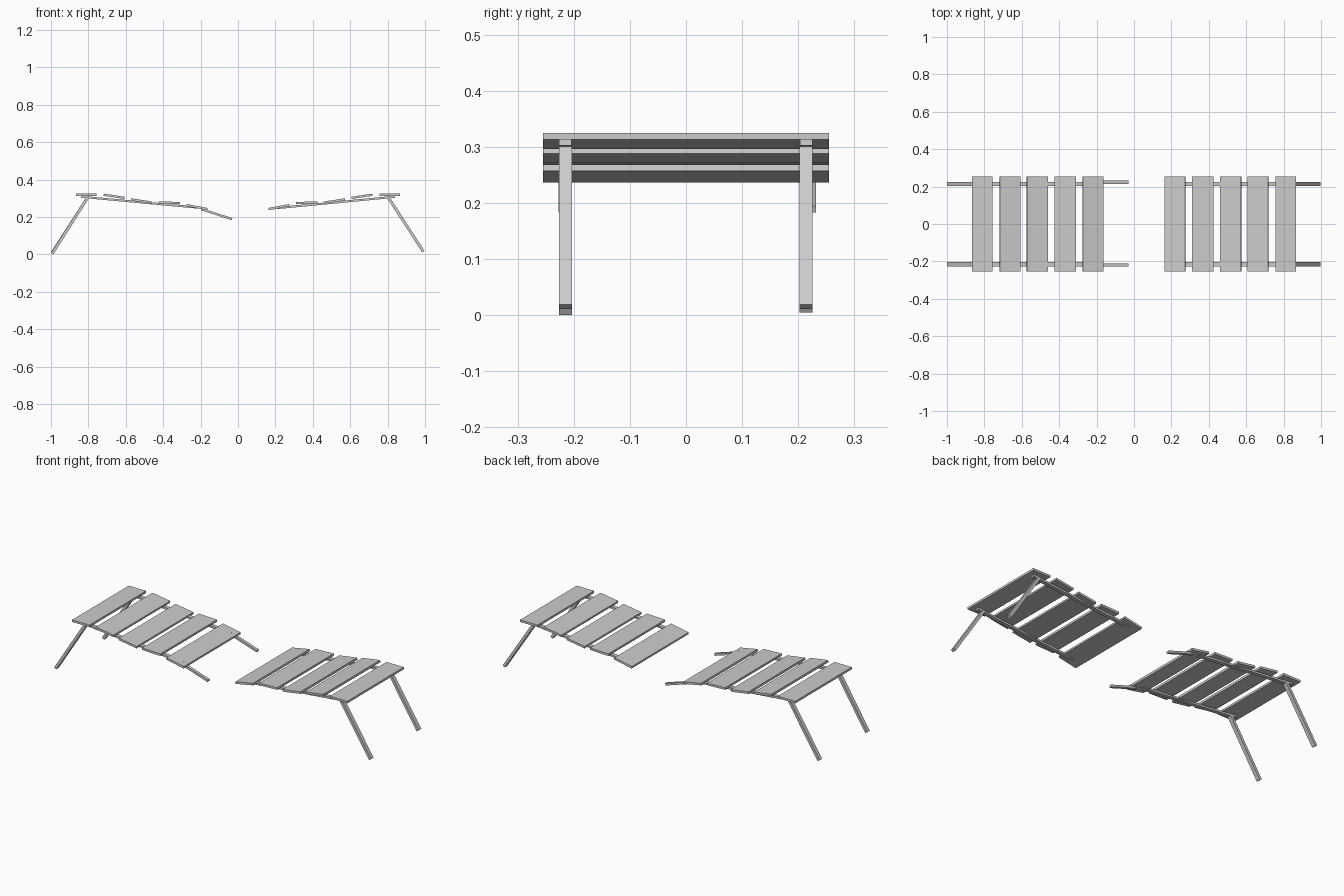
import bpy, bmesh
from mathutils import Vector, Matrix

if "Cube" in bpy.data.objects:
    bpy.data.objects.remove(bpy.data.objects["Cube"])


def beam(name, a, b, width, thick):
    """Box running from a to b in (near) XZ direction; width lies along y."""
    a, b = Vector(a), Vector(b)
    d = (b - a).normalized()
    side = Vector((0, 1, 0))
    side = (side - d * side.dot(d)).normalized()
    up = d.cross(side)
    rot = Matrix((d, side, up)).transposed().to_4x4()
    size = Matrix.Diagonal(((b - a).length, width, thick, 1))
    bm = bmesh.new()
    bmesh.ops.create_cube(bm, size=1, matrix=Matrix.Translation((a + b) / 2) @ rot @ size)
    bmesh.ops.recalc_face_normals(bm, faces=bm.faces)
    mesh = bpy.data.meshes.new(name)
    bm.to_mesh(mesh)
    bm.free()
    obj = bpy.data.objects.new(name, mesh)
    bpy.context.collection.objects.link(obj)
    return obj


# slat profile from the outer end inward: |x| outer, z outer, |x| inner, z inner
slats = [
    (0.867, 0.319, 0.757, 0.319),
    (0.718, 0.319, 0.607, 0.302),
    (0.573, 0.294, 0.460, 0.277),
    (0.425, 0.278, 0.311, 0.274),
    (0.274, 0.263, 0.163, 0.242),
]

for s, half in ((-1, "left"), (1, "right")):
    # deck slats
    for i, (xo, zo, xi, zi) in enumerate(slats):
        beam(f"{half}_slat_{i + 1}", (s * xo, 0, zo), (s * xi, 0, zi), 0.51, 0.012)
    for y, row in ((-0.215, "front"), (0.214, "back")):
        # support rails under the slats
        inner = 0.19 if s < 0 else 0.212
        beam(f"{half}_{row}_rail", (s * 0.838, y, 0.308), (s * inner, y, 0.248), 0.022, 0.011)
        # splayed legs
        foot = (-0.9933, y, 0.0045 if y < 0 else 0.009) if s < 0 else (0.991, y, 0.015)
        beam(f"{half}_{row}_leg", foot, (s * 0.803, y, 0.305), 0.023, 0.0155)

# broken rail ends hanging into the gap on the left half
for y, row in ((-0.219, "front"), (0.2235, "back")):
    beam(f"{row}_broken_rail_end", (-0.195, y, 0.241), (-0.032, y, 0.189), 0.017, 0.012)
